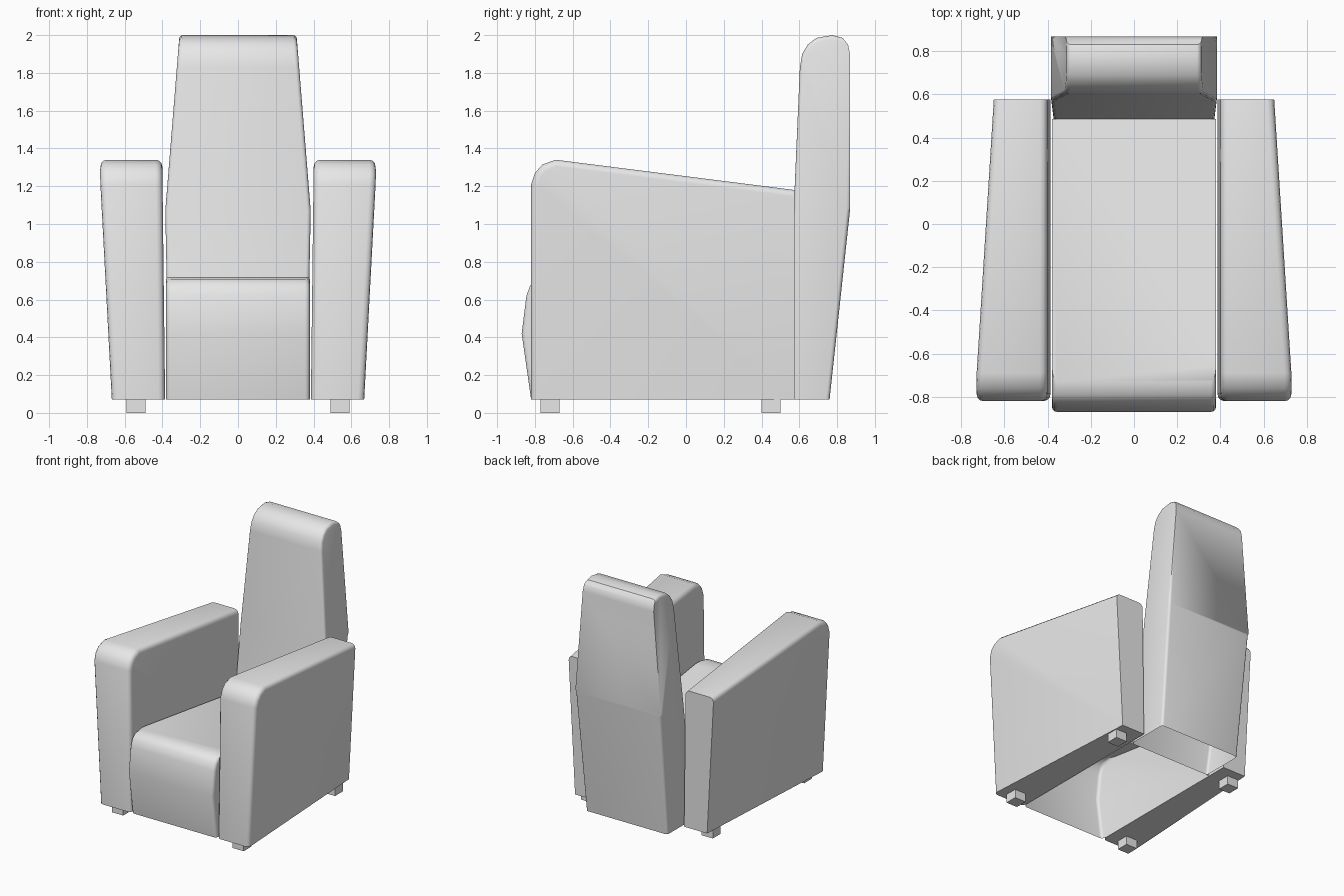
import bpy, bmesh
from math import radians

cube = bpy.data.objects.get("Cube")
if cube:
    bpy.data.objects.remove(cube)

# Upholstery colour
grey = bpy.data.materials.new("light_grey")
grey.use_nodes = True
colour = (0.8, 0.8, 0.8, 1)
grey.diffuse_color = colour
grey.node_tree.nodes["Principled BSDF"].inputs["Base Color"].default_value = colour

FLOOR = 0.07   # underside of the upholstery


def finish(name, bm, smooth=True, mirror=False):
    mesh = bpy.data.meshes.new(name)
    bm.to_mesh(mesh)
    bm.free()
    obj = bpy.data.objects.new(name, mesh)
    bpy.context.collection.objects.link(obj)
    mesh.materials.append(grey)
    if mirror:
        obj.modifiers.new("mirror", 'MIRROR')
    if smooth:
        bpy.ops.object.select_all(action='DESELECT')
        obj.select_set(True)
        bpy.context.view_layer.objects.active = obj
        bpy.ops.object.shade_smooth_by_angle(angle=radians(35))
    return obj


def cushion(name, profile, inner, outer, bevel, rounded, closed, fold=None, mirror=False):
    """Side profile (y, z) spanned between two x functions, with rounded side edges.
    The profile starts at the front bottom and ends at the rear bottom."""
    bm = bmesh.new()
    sides = [[bm.verts.new((x(y, z), y, z)) for y, z in profile] for x in (inner, outer)]
    n = len(profile)
    for i in range(n if closed else n - 1):
        j = (i + 1) % n
        bm.faces.new((sides[0][i], sides[0][j], sides[1][j], sides[1][i]))
    for side in sides:
        bm.faces.new(side)
        if fold:
            bmesh.ops.connect_verts(bm, verts=[side[i] for i in fold])
    bmesh.ops.recalc_face_normals(bm, faces=bm.faces)
    rims = []
    for side in sides:
        for a, b in zip(side, side[1:]):
            edge = bm.edges.get((a, b))
            if rounded((a.co + b.co) / 2, abs(a.co.z - b.co.z)):
                rims.append(edge)
    bmesh.ops.bevel(bm, geom=rims, offset=bevel, segments=3, profile=0.5,
                    affect='EDGES', clamp_overlap=True)
    return finish(name, bm, mirror=mirror)


# Armrests, leaning outwards and narrowing to the rear
arm_profile = [(-0.82, FLOOR), (-0.82, 1.21), (-0.80, 1.27), (-0.76, 1.315),
               (-0.69, 1.34), (0.575, 1.18), (0.575, FLOOR)]
cushion("armrests", arm_profile,
        lambda y, z: 0.385 + 0.012 * z,
        lambda y, z: 0.67 - 0.056 * (y + 0.82) + 0.053 * (z - FLOOR),
        0.035, lambda mid, rise: mid.y < 0.5, closed=True, mirror=True)

# Seat with a bulging front, open underneath
seat_profile = [(-0.82, FLOOR), (-0.87, 0.42), (-0.845, 0.62), (-0.825, 0.675),
                (-0.79, 0.708), (-0.73, 0.72), (0.485, 0.55), (0.41, FLOOR)]
cushion("seat", seat_profile, lambda y, z: -0.38, lambda y, z: 0.38,
        0.025, lambda mid, rise: mid.y < -0.7, closed=False)


# Backrest, widest at arm height and tapering to the top, open underneath
KINK = 1.07


def half_width(y, z):
    return 0.385 - (0.075 * (z - KINK) / 0.93 if z > KINK else 0.02 * (KINK - z))


back_profile = [(0.41, FLOOR), (0.57, KINK), (0.603, 1.83), (0.615, 1.90), (0.645, 1.95),
                (0.69, 1.985), (0.775, 2.0), (0.83, 1.985), (0.858, 1.95), (0.868, 1.90),
                (0.868, KINK), (0.76, FLOOR)]
fold = [i for i, p in enumerate(back_profile) if p[1] == KINK]
cushion("backrest", back_profile, lambda y, z: -half_width(y, z), half_width,
        0.02, lambda mid, rise: mid.y < 0.84, closed=False, fold=fold)

# Feet
bm = bmesh.new()
for y in (-0.72, 0.45):
    foot = bmesh.ops.create_cube(bm, size=1)["verts"]
    bmesh.ops.scale(bm, vec=(0.1, 0.1, FLOOR), verts=foot)
    bmesh.ops.translate(bm, vec=(0.54, y, FLOOR / 2), verts=foot)
finish("feet", bm, smooth=False, mirror=True)
